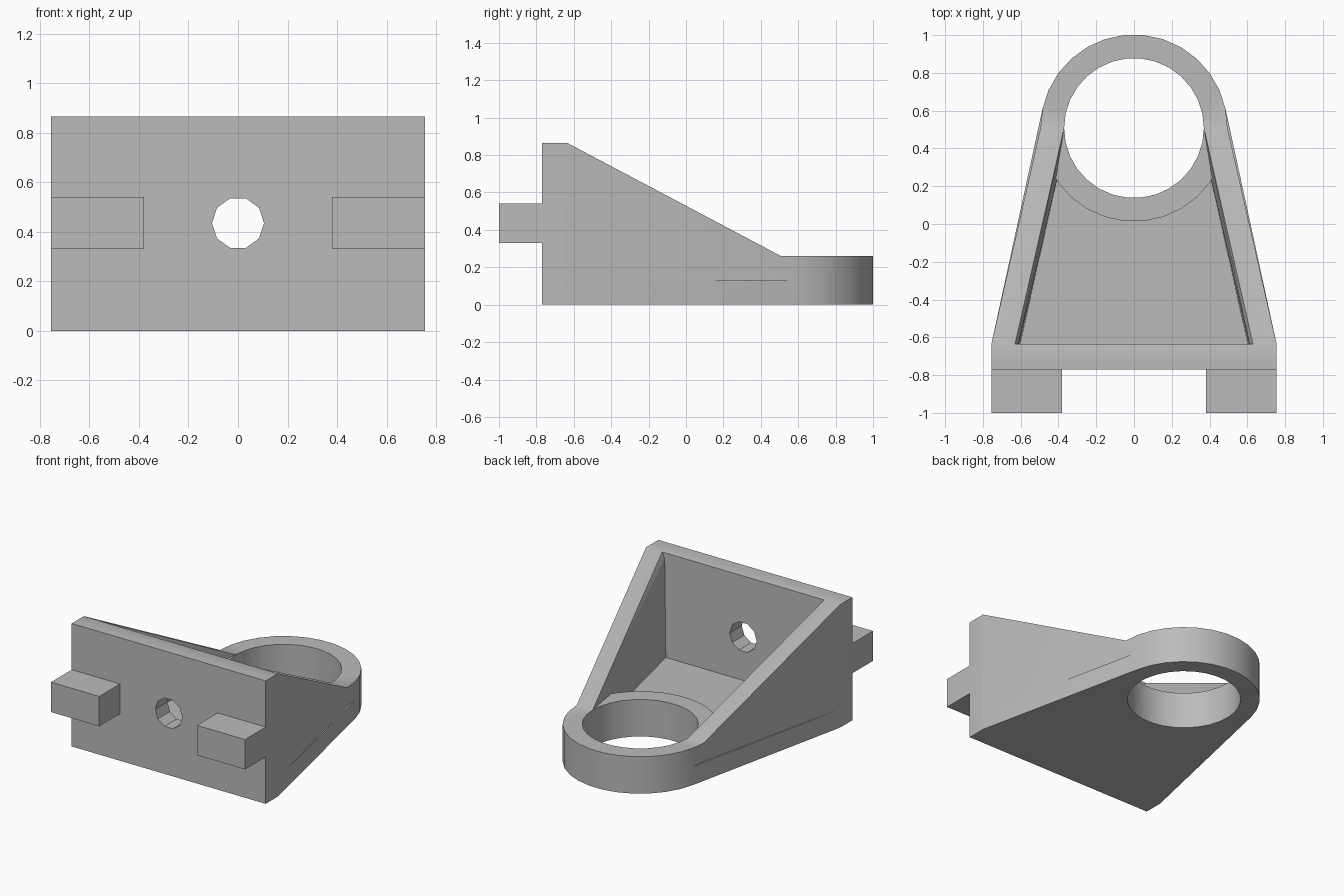
import bpy, bmesh, math
from mathutils import Matrix, Vector

if "Cube" in bpy.data.objects:
    bpy.data.objects.remove(bpy.data.objects["Cube"], do_unlink=True)

RING_Y, RING_R, HOLE_R = 0.508, 0.495, 0.37
FRONT, INNER, WIDE = -0.77, -0.635, 0.755
TOP, RING_H, FLOOR = 0.865, 0.26, 0.13

grey = bpy.data.materials.new("grey plastic")
grey.use_nodes = True
color = (0.5, 0.5, 0.5, 1)
grey.diffuse_color = color
grey.node_tree.nodes["Principled BSDF"].inputs["Base Color"].default_value = color


def hull(name, points):
    """Object made of the convex hull of some points."""
    bm = bmesh.new()
    for p in points:
        bm.verts.new(p)
    bmesh.ops.convex_hull(bm, input=bm.verts)
    bmesh.ops.dissolve_limit(bm, angle_limit=0.001, verts=bm.verts, edges=bm.edges)
    bmesh.ops.recalc_face_normals(bm, faces=bm.faces)
    mesh = bpy.data.meshes.new(name)
    bm.to_mesh(mesh)
    bm.free()
    mesh.materials.append(grey)
    obj = bpy.data.objects.new(name, mesh)
    bpy.context.collection.objects.link(obj)
    return obj


def box(x0, x1, y0, y1, z0, z1):
    return [(x, y, z) for x in (x0, x1) for y in (y0, y1) for z in (z0, z1)]


def cylinder(radius, sides, z0, z1):
    return [Vector((radius * math.cos(i * math.tau / sides),
                    radius * math.sin(i * math.tau / sides), z))
            for i in range(sides) for z in (z0, z1)]


def ring(radius, z0, z1):
    return [p + Vector((0, RING_Y, 0)) for p in cylinder(radius, 30, z0, z1)]


# Mounting plate, floor and ring
bracket = hull("bracket", box(-WIDE, WIDE, FRONT, INNER, 0, TOP))
parts = [
    hull("floor", box(-WIDE, WIDE, FRONT, INNER, 0, FLOOR) + ring(RING_R, 0, FLOOR)),
    hull("ring", ring(RING_R, 0, RING_H)),
]

# Sloping side walls and front pegs
for side, s in (("left", 1), ("right", -1)):
    profile = [(0.63, INNER, TOP), (WIDE, INNER, TOP), (0.6, INNER, 0), (WIDE, INNER, 0),
               (HOLE_R, RING_Y, RING_H), (RING_R, RING_Y, RING_H),
               (0.345, RING_Y, 0), (RING_R, RING_Y, 0)]
    profile += box(0.63, WIDE, FRONT + 0.05, INNER, 0, TOP)
    parts.append(hull(side + "_wall", [(s * x, y, z) for x, y, z in profile]))
    peg = box(0.38, WIDE, -1, FRONT + 0.05, 0.33, 0.54)
    parts.append(hull(side + "_peg", [(s * x, y, z) for x, y, z in peg]))

# Ring bore and screw hole
turn = Matrix.Translation((0, INNER, 0.435)) @ Matrix.Rotation(math.pi / 2, 4, "X")
cutters = [
    hull("ring_bore", ring(HOLE_R, -0.1, 1)),
    hull("screw_hole", [turn @ p for p in cylinder(0.105, 10, -0.2, 0.3)]),
]

# Merge everything into one solid
for helpers, operation in ((parts, "UNION"), (cutters, "DIFFERENCE")):
    for helper in helpers:
        helper.hide_render = True
        mod = bracket.modifiers.new(helper.name, "BOOLEAN")
        mod.operation, mod.object, mod.solver = operation, helper, "EXACT"
bpy.context.view_layer.update()
graph = bpy.context.evaluated_depsgraph_get()
solid = bpy.data.meshes.new_from_object(bracket.evaluated_get(graph))
bracket.modifiers.clear()
bracket.data = solid
for helper in parts + cutters:
    bpy.data.objects.remove(helper, do_unlink=True)

# Smooth the curved faces, keep the corners sharp
bpy.ops.object.select_all(action="DESELECT")
bracket.select_set(True)
bpy.context.view_layer.objects.active = bracket
bpy.ops.object.shade_smooth_by_angle(angle=math.radians(30))
